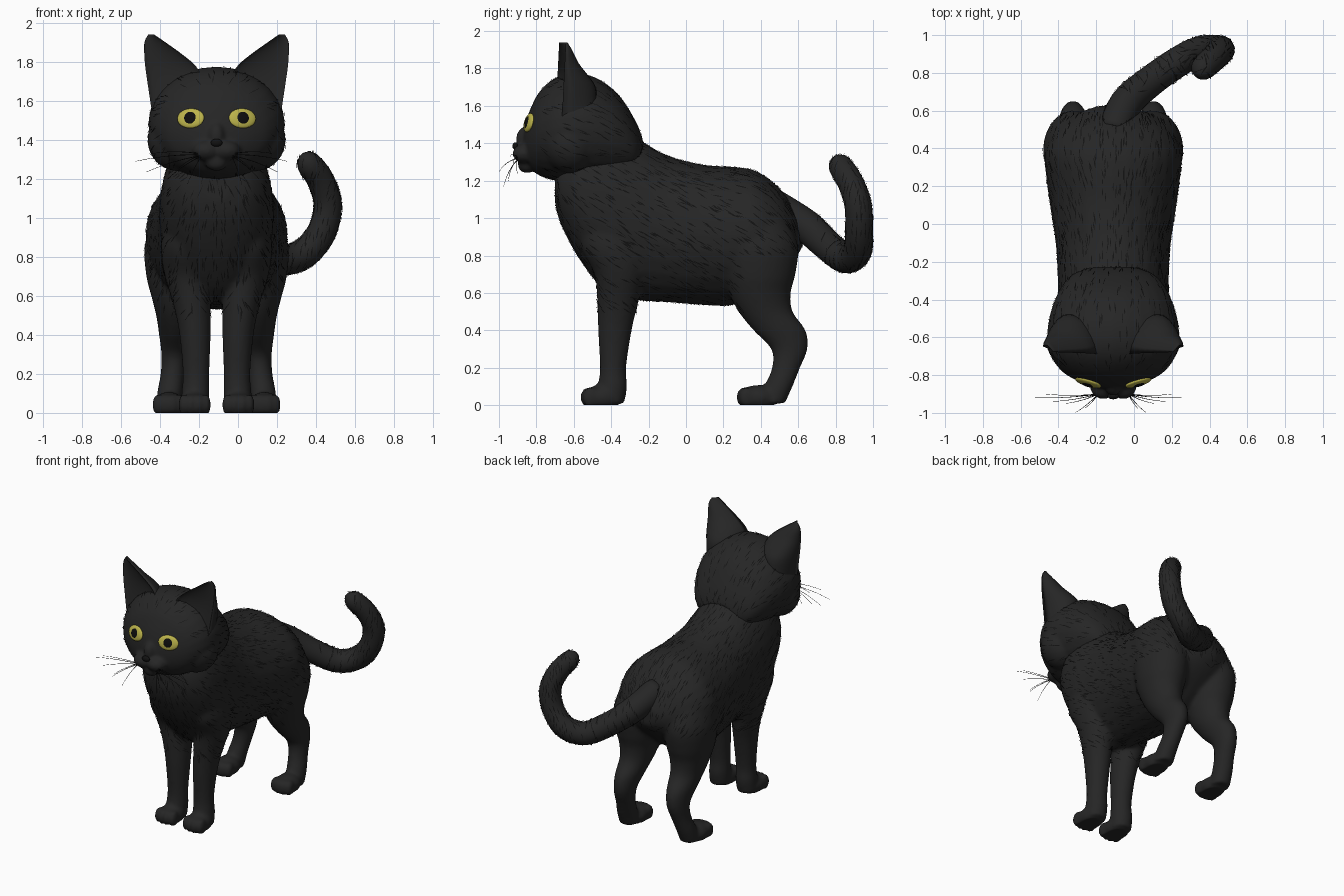
import bpy, bmesh, math, random
from mathutils import Vector, Matrix

random.seed(4)
cube = bpy.data.objects.get("Cube")
if cube:
    bpy.data.objects.remove(cube)

CENTRE_X = -0.11  # symmetry plane of the cat


def material(name, rgb, rough=0.8):
    m = bpy.data.materials.new(name)
    m.use_nodes = True
    m.diffuse_color = (*rgb, 1)
    bsdf = m.node_tree.nodes["Principled BSDF"]
    bsdf.inputs["Base Color"].default_value = (*rgb, 1)
    bsdf.inputs["Roughness"].default_value = rough
    return m


COAT = material("black coat", (0.019, 0.019, 0.019))
DARK = material("dark strands", (0.006, 0.006, 0.006))
SKIN = material("ear skin", (0.13, 0.088, 0.08))
IRIS = material("yellow iris", (0.5, 0.45, 0.07))
PUPIL = material("pupil black", (0.004, 0.004, 0.004))


def smooth_rows(rows, steps=4):
    """Catmull-Rom interpolation of equal-length number rows."""
    out = []
    for i in range(len(rows) - 1):
        a, b, c, d = (rows[max(0, min(len(rows) - 1, i + k))] for k in (-1, 0, 1, 2))
        for s in range(steps):
            t = s / steps
            out.append([q + 0.5 * t * (r - p + t * (2 * p - 5 * q + 4 * r - w + t * (3 * (q - r) + w - p)))
                        for p, q, r, w in zip(a, b, c, d)])
    return out + [list(rows[-1])]


def skin_rings(bm, rings, rule=None):
    """Bridge rings of points into a closed solid; rule gives the material by column."""
    vs = [[bm.verts.new(p) for p in ring] for ring in rings]
    n = len(vs[0])
    for lo, hi in zip(vs, vs[1:]):
        for k in range(n):
            f = bm.faces.new((lo[k], lo[(k + 1) % n], hi[(k + 1) % n], hi[k]))
            f.material_index = rule(k) if rule else 0
    bm.faces.new(vs[0][::-1])
    bm.faces.new(vs[-1])


def oval(centre, u, v, n=28):
    return [Vector(centre) + Vector(u) * math.cos(2 * math.pi * k / n)
            + Vector(v) * math.sin(2 * math.pi * k / n) for k in range(n)]


def loft_y(bm, rows):  # rows: y, bottom, top, half width
    skin_rings(bm, [oval((0, y, (a + b) / 2), (w, 0, 0), (0, 0, (b - a) / 2))
                    for y, a, b, w in smooth_rows(rows)])


def loft_z(bm, rows, side):  # rows: z, front, back, x centre, half width
    skin_rings(bm, [oval((side * x, (a + b) / 2, z), (w, 0, 0), (0, (b - a) / 2, 0))
                    for z, a, b, x, w in smooth_rows(rows)])


def ball(bm, centre, size, rot=None):
    bmesh.ops.create_uvsphere(bm, u_segments=24, v_segments=14, radius=1,
                              matrix=Matrix.LocRotScale(Vector(centre), rot, Vector(size)))


def finish(bm, name, mats, voxel=0):
    bmesh.ops.recalc_face_normals(bm, faces=bm.faces)
    me = bpy.data.meshes.new(name)
    bm.to_mesh(me)
    bm.free()
    ob = bpy.data.objects.new(name, me)
    bpy.context.collection.objects.link(ob)
    if voxel:  # fuse the overlapping volumes into one skin
        mod = ob.modifiers.new("fuse", "REMESH")
        mod.mode, mod.voxel_size = "VOXEL", voxel
        mod = ob.modifiers.new("soften", "SMOOTH")
        mod.factor, mod.iterations = 0.5, 5
        ev = ob.evaluated_get(bpy.context.evaluated_depsgraph_get())
        fused = bpy.data.meshes.new_from_object(ev)
        ob.modifiers.clear()
        ob.data = me = fused
        for v in me.vertices:
            v.co.z = max(v.co.z, 0)
    me.materials.clear()
    for m in mats:
        me.materials.append(m)
    me.polygons.foreach_set("use_smooth", [True] * len(me.polygons))
    me.update()
    ob.location.x = CENTRE_X
    return ob


# Body: trunk, four legs, paws and toes
bm = bmesh.new()
loft_y(bm, [(-0.70, 1.08, 1.24, 0.08), (-0.67, 0.97, 1.32, 0.18), (-0.57, 0.78, 1.45, 0.26),
            (-0.42, 0.60, 1.50, 0.29), (-0.25, 0.56, 1.42, 0.295), (-0.1, 0.55, 1.335, 0.305),
            (0.1, 0.535, 1.285, 0.335), (0.25, 0.535, 1.275, 0.355), (0.38, 0.6, 1.25, 0.36),
            (0.5, 0.7, 1.16, 0.3), (0.58, 0.78, 1.05, 0.2), (0.625, 0.85, 0.97, 0.08)])
for s in (-1, 1):
    loft_z(bm, [(1.05, -0.56, -0.22, 0.17, 0.09), (0.85, -0.56, -0.2, 0.17, 0.115),
                (0.7, -0.49, -0.22, 0.15, 0.115), (0.55, -0.475, -0.255, 0.125, 0.095),
                (0.4, -0.47, -0.29, 0.11, 0.08), (0.2, -0.46, -0.32, 0.105, 0.068),
                (0.1, -0.47, -0.315, 0.108, 0.072), (0.01, -0.47, -0.33, 0.11, 0.07)], s)
    loft_z(bm, [(1.0, 0.22, 0.54, 0.2, 0.13), (0.85, 0.18, 0.6, 0.205, 0.165),
                (0.7, 0.2, 0.585, 0.205, 0.155), (0.6, 0.23, 0.56, 0.205, 0.13),
                (0.5, 0.28, 0.57, 0.205, 0.105), (0.4, 0.36, 0.64, 0.21, 0.085),
                (0.3, 0.455, 0.65, 0.215, 0.068), (0.2, 0.46, 0.61, 0.225, 0.062),
                (0.1, 0.42, 0.57, 0.24, 0.065), (0.01, 0.4, 0.53, 0.245, 0.065)], s)
    for x, y in ((0.112, -0.45), (0.245, 0.385)):
        ball(bm, (s * x, y, 0.04), (0.083, 0.105, 0.068))
        for k in (-1.5, -0.5, 0.5, 1.5):
            ball(bm, (s * x + k * 0.039, y - 0.082 + 0.014 * abs(k), 0.042), (0.025, 0.042, 0.056))
body = finish(bm, "body", [COAT], 0.014)

# Head: skull, cheeks, muzzle, chin and brow bridge
bm = bmesh.new()
loft_y(bm, [(-0.23, 1.28, 1.42, 0.12), (-0.27, 1.23, 1.52, 0.22), (-0.36, 1.2, 1.66, 0.29),
            (-0.48, 1.19, 1.75, 0.335), (-0.6, 1.19, 1.775, 0.35), (-0.7, 1.2, 1.75, 0.33),
            (-0.78, 1.225, 1.68, 0.272), (-0.825, 1.26, 1.6, 0.2), (-0.855, 1.3, 1.52, 0.12),
            (-0.87, 1.35, 1.45, 0.05)])
for s in (-1, 1):
    ball(bm, (s * 0.2, -0.62, 1.4), (0.155, 0.15, 0.16))
    ball(bm, (s * 0.052, -0.865, 1.345), (0.07, 0.062, 0.052))
ball(bm, (0, -0.85, 1.285), (0.06, 0.05, 0.045))
ball(bm, (0, -0.855, 1.42), (0.045, 0.055, 0.07))
head = finish(bm, "head", [COAT], 0.012)

# Nose
bm = bmesh.new()
ball(bm, (0, -0.912, 1.385), (0.03, 0.016, 0.02))
finish(bm, "nose", [DARK])

# Ears: D-shaped sections with a hollowed, skin-coloured front
bm = bmesh.new()
ear_rows = [(1.5, 0.2, 0.325, 0.2), (1.6, 0.13, 0.34, 0.2), (1.7, 0.08, 0.355, 0.19),
            (1.77, 0.1, 0.365, 0.14), (1.83, 0.165, 0.37, 0.09), (1.9, 0.262, 0.37, 0.05),
            (1.94, 0.32, 0.35, 0.02)]
for s in (-1, 1):
    rings = []
    for z, x0, x1, depth in smooth_rows(ear_rows, 3):
        c, w = (x0 + x1) / 2, (x1 - x0) / 2
        ring = []
        for k in range(20):
            a = 2 * math.pi * k / 20
            u, v = math.cos(a), math.sin(a)
            front = -0.695 + 0.05 * (z - 1.6) + 0.035 * (u + 1) / 2
            ring.append((s * (c + w * u), front + (depth * v if v >= 0 else -0.2 * w * v), z))
        rings.append(ring)
    skin_rings(bm, rings, lambda k: int(10 < k < 19))
finish(bm, "ears", [COAT, SKIN])

# Eyes: flattened domes laid on the face
for side, label in ((-1, "right"), (1, "left")):
    ok, spot, normal, _ = head.ray_cast(Vector((side * 0.132, -2, 1.51)), Vector((0, 1, 0)))
    turn = normal.to_track_quat("Z", "Y")
    for name, size, lift, mat in (("eye", (0.072, 0.052, 0.016), 0.002, IRIS),
                                  ("pupil", (0.034, 0.032, 0.008), 0.013, PUPIL)):
        bm = bmesh.new()
        ball(bm, spot + normal * lift, size, turn)
        finish(bm, f"{label}_{name}", [mat])

# Tail: tapered tube sweeping to the left and curling up
path = smooth_rows([(0, 0.48, 1.06, 0.09), (0.07, 0.64, 0.96, 0.088), (0.19, 0.75, 0.86, 0.082),
                    (0.33, 0.85, 0.785, 0.08), (0.45, 0.915, 0.82, 0.078), (0.54, 0.925, 0.93, 0.075),
                    (0.57, 0.92, 1.07, 0.073), (0.535, 0.88, 1.19, 0.07), (0.48, 0.83, 1.27, 0.066),
                    (0.455, 0.805, 1.3, 0.05), (0.44, 0.79, 1.315, 0.02)])
bm = bmesh.new()
rings = []
for i, p in enumerate(path):
    t = (Vector(path[min(i + 1, len(path) - 1)][:3]) - Vector(path[max(i - 1, 0)][:3])).normalized()
    u = Vector((0.6, -0.8, 0))
    u = (u - t * u.dot(t)).normalized()
    rings.append(oval(p[:3], u * p[3], t.cross(u) * p[3], 20))
skin_rings(bm, rings)
tail = finish(bm, "tail", [COAT])

# Fur strands: thin dark slivers following the lie of the coat
bm = bmesh.new()


def scatter(ob, count, flow, keep):
    polys = [p for p in ob.data.polygons if keep(p.center)]
    for p in random.choices(polys, [q.area for q in polys], k=count):
        n = p.normal
        d = Vector(flow) + Vector([random.uniform(-0.2, 0.2) for _ in range(3)])
        d = d - n * d.dot(n)
        if d.length < 0.2:
            continue
        d = d.normalized() * random.uniform(0.02, 0.042)
        w = n.cross(d).normalized() * random.uniform(0.002, 0.0045)
        c = p.center + n * 0.004
        bm.faces.new([bm.verts.new(q) for q in (c - d, c + w, c + d, c - w)])


scatter(body, 1700, (0, 1, -0.6), lambda c: c.z > 0.5 + 0.3 * (c.y > 0.3))
scatter(head, 350, (0, 1, -0.4), lambda c: c.y > -0.76)
scatter(tail, 350, (0.2, 0.1, 1), lambda c: c.y > 0.7)
finish(bm, "fur_strands", [DARK])

# Whiskers
curve = bpy.data.curves.new("whiskers", "CURVE")
curve.dimensions, curve.bevel_depth, curve.bevel_resolution = "3D", 0.0022, 0
for s, reach in ((-1, 1), (1, 0.87)):
    for x, y, z in ((0.415, -0.92, 1.29), (0.36, -0.9, 1.235), (0.33, -0.94, 1.33),
                    (0.2, -0.998, 1.25), (0.25, -0.95, 1.2), (0.15, -0.975, 1.17)):
        root = Vector((s * 0.08, -0.9, 1.32 + 0.1 * (z - 1.25)))
        tip = Vector((s * x * reach, y, z))
        sp = curve.splines.new("POLY")
        sp.points.add(6)
        for k, pt in enumerate(sp.points):
            t = k / 6
            q = root.lerp(tip, t) + Vector((0, -0.03, 0.04)) * t * (1 - t)
            pt.co = (*q, 1)
            pt.radius = 1 - 0.6 * t
whiskers = bpy.data.objects.new("whiskers", curve)
whiskers.location.x = CENTRE_X
curve.materials.append(DARK)
bpy.context.collection.objects.link(whiskers)
